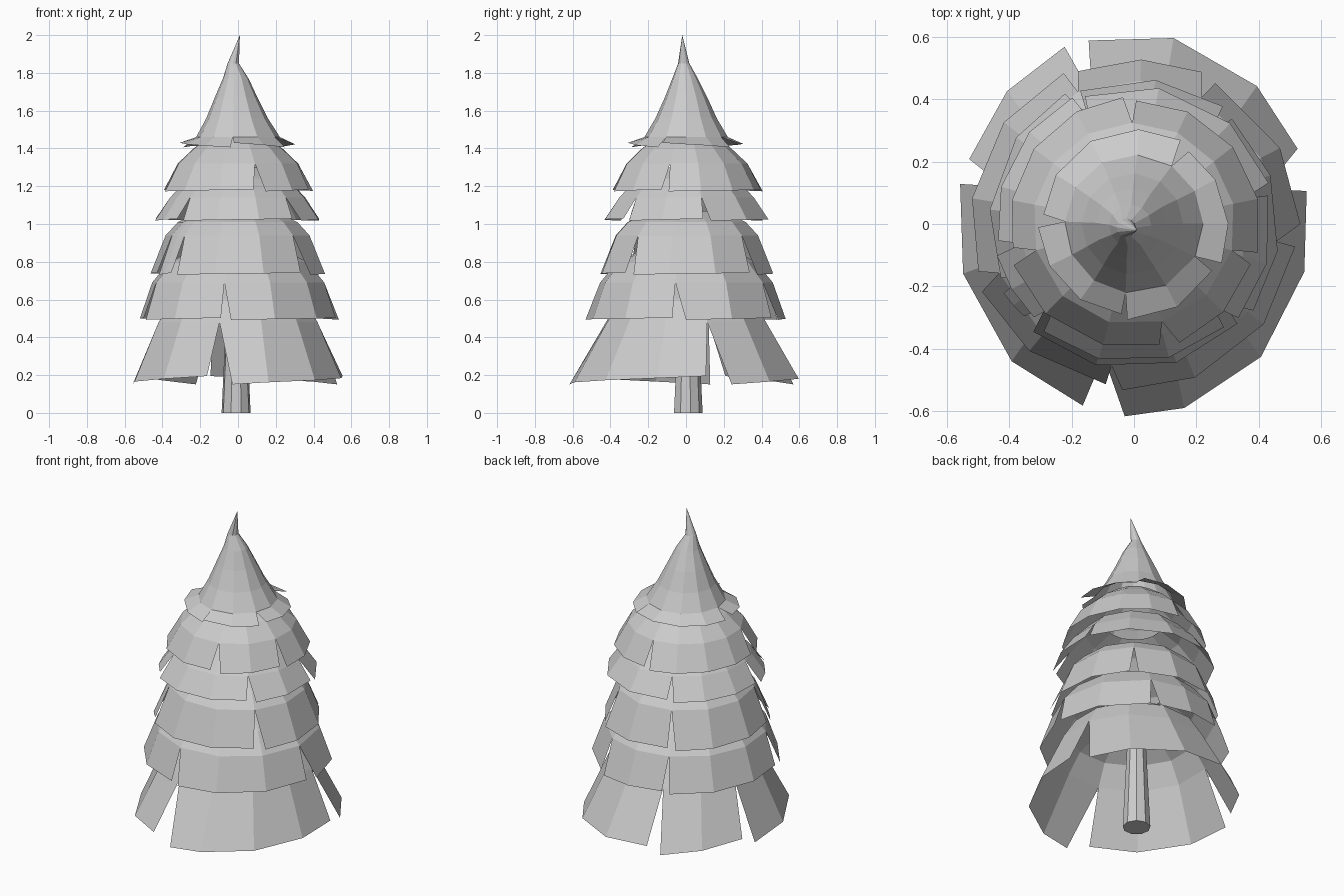
import bpy, bmesh
from math import radians, cos, sin

if "Cube" in bpy.data.objects:
    bpy.data.objects.remove(bpy.data.objects["Cube"])


def finish(name, bm):
    bmesh.ops.remove_doubles(bm, verts=bm.verts, dist=0.0004)
    mesh = bpy.data.meshes.new(name)
    bm.to_mesh(mesh)
    bm.free()
    obj = bpy.data.objects.new(name, mesh)
    bpy.context.collection.objects.link(obj)


def skirt(name, rings, notches, flare=0.006, rise=0.005, oval=0.0):
    """Open faceted shell. rings: (r, z, dx, dy) from rim up.
    notches: (angle, gap before, gap after), counter-clockwise in degrees.
    Each rim piece climbs by 2 * rise; oval stretches the rim along y."""
    bm = bmesh.new()
    for i, (start, _, gap_a) in enumerate(notches):
        end, gap_b, _ = notches[(i + 1) % len(notches)]
        span = (end - start) % 360
        k = max(2, round(span / 29))
        cols = []
        for j in range(k + 1):
            a = start + span * j / k
            col = []
            for level, (r, z, dx, dy) in enumerate(rings):
                b = a
                sx = sy = 1
                if level == 0:
                    b += gap_a if j == 0 else -gap_b if j == k else 0
                    t = 2 * j / k - 1
                    r -= flare * t
                    z += rise * t
                    sx, sy = 1 - oval, 1 + oval
                b = radians(b)
                col.append(bm.verts.new((dx + sx * r * cos(b), dy + sy * r * sin(b), z)))
            cols.append(col)
        for c, d in zip(cols, cols[1:]):
            for m in range(len(rings) - 1):
                bm.faces.new((c[m], d[m], d[m + 1], c[m + 1]))
    finish(name, bm)


# branch tiers, bottom to top
skirt("branch_tier_1",
      [(0.59, 0.173, 0, 0), (0.435, 0.48, 0, 0), (0.36, 0.60, 0, 0), (0.20, 0.70, 0, 0)],
      [(-103, 4, 10), (15, 5, 8), (108, 3, 5), (164, 4, 4)], 0.004, 0.022, 0.04)
skirt("branch_tier_2",
      [(0.528, 0.498, 0, 0), (0.46, 0.69, 0, 0), (0.37, 0.80, 0, 0), (0.20, 0.88, 0, 0)],
      [(-99, 1, 5), (-7, 1, 7), (62, 2, 4), (113, 3, 2), (200, 3, 4)])
skirt("branch_tier_3",
      [(0.467, 0.737, 0, 0), (0.385, 0.94, 0, 0), (0.32, 1.01, 0, 0), (0.20, 1.07, 0, 0)],
      [(-137, 3, 4), (-41, 3, 5), (50, 3, 3), (113, 1, 5), (205, 3, 3)])
skirt("branch_tier_4",
      [(0.445, 1.023, 0, 0), (0.365, 1.14, 0, 0), (0.27, 1.24, 0, 0), (0.16, 1.30, 0, 0)],
      [(-134, 3, 4), (-46, 3, 4), (13, 1, 4), (113, 2, 3), (190, 3, 3)])
skirt("branch_tier_5",
      [(0.402, 1.178, 0, 0), (0.325, 1.32, 0, 0), (0.24, 1.40, 0, 0), (0.13, 1.48, 0, 0)],
      [(-74, 4, 5), (-15, 4, 2), (91, 2, 4), (195, 4, 4)])

# pointed top with a bent tip
skirt("tree_top",
      [(0.30, 1.418, 0, 0), (0.222, 1.46, 0, 0), (0.163, 1.56, -0.005, 0),
       (0.113, 1.67, -0.01, 0), (0.068, 1.77, -0.012, -0.005),
       (0.030, 1.85, -0.025, -0.012), (0.0, 2.0, 0.01, -0.02)],
      [(-97, 1, 3), (-28, 3, 4), (57, 4, 4), (178, 4, 4)], 0.008, -0.012)

# trunk
bpy.ops.mesh.primitive_cone_add(vertices=9, radius1=0.078, radius2=0.045,
                                depth=0.7, location=(-0.01, 0.01, 0.35))
bpy.context.object.name = "trunk"
